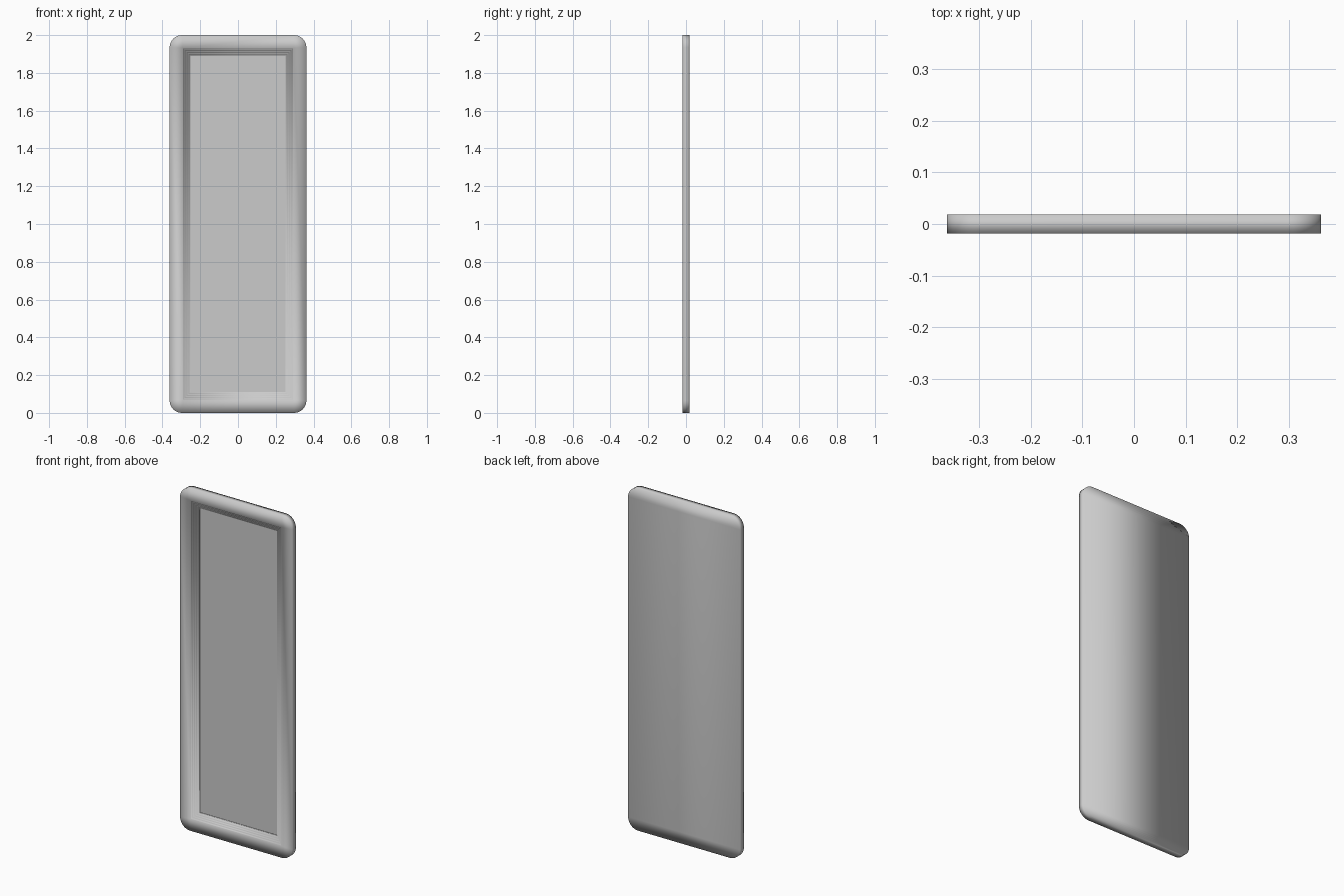
import bpy, bmesh
from math import cos, sin, pi

if "Cube" in bpy.data.objects:
    bpy.data.objects.remove(bpy.data.objects["Cube"])

W, H, T, R = 0.362, 2.0, 0.018, 0.065   # half width, height, half depth, corner radius
SEG = 8                                 # segments per rounded corner
MARGIN, STEP, DROP, STEPS = 0.07, 0.01, 0.005, 4


def ring(bm, inset, y, radius):
    """Rounded rectangle loop in the XZ plane: BR, TR, TL, BL corners."""
    hw, hh = W - inset, H / 2 - inset
    verts = []
    for k, (sx, sz) in enumerate(((1, -1), (1, 1), (-1, 1), (-1, -1))):
        for i in range(SEG + 1):
            a = -pi / 2 + (k + i / SEG) * pi / 2
            verts.append(bm.verts.new((sx * (hw - radius) + radius * cos(a), y,
                                       H / 2 + sz * (hh - radius) + radius * sin(a))))
    return verts


def add_object(name, bm, smooth):
    bmesh.ops.recalc_face_normals(bm, faces=bm.faces)
    mesh = bpy.data.meshes.new(name)
    bm.to_mesh(mesh)
    bm.free()
    for p in mesh.polygons:
        p.use_smooth = smooth
    obj = bpy.data.objects.new(name, mesh)
    bpy.context.collection.objects.link(obj)
    return obj


# Frame: rounded slab whose front steps down in square rings
bm = bmesh.new()
loops = [ring(bm, 0, T, R), ring(bm, 0, -T, R)]
y = -T
for s in range(STEPS):
    loops.append(ring(bm, MARGIN + s * STEP, y, 0))
    y += DROP
    loops.append(ring(bm, MARGIN + s * STEP, y, 0))
opening = MARGIN + STEPS * STEP
loops.append(ring(bm, opening, y, 0))
loops.append(ring(bm, opening, y + DROP, 0))
n = len(loops[0])
for a, b in zip(loops, loops[1:]):
    for i in range(n):
        j = (i + 1) % n
        bm.faces.new((a[i], a[j], b[j], b[i]))
# Back panel in horizontal strips
back = loops[0]
for i in range(n // 2 - 1):
    bm.faces.new((back[i], back[i + 1], back[n - 2 - i], back[n - 1 - i]))
bmesh.ops.remove_doubles(bm, verts=bm.verts, dist=1e-5)
add_object("frame", bm, True)

# Flat pane at the bottom of the recess
hw = W - opening
bm = bmesh.new()
bm.faces.new([bm.verts.new((x, y + DROP, z)) for x, z in
              ((-hw, opening), (hw, opening), (hw, H - opening), (-hw, H - opening))])
bmesh.ops.recalc_face_normals(bm, faces=bm.faces)
if bm.faces[:][0].normal.y > 0:
    bmesh.ops.reverse_faces(bm, faces=bm.faces)
mesh = bpy.data.meshes.new("pane")
bm.to_mesh(mesh)
bm.free()
bpy.context.collection.objects.link(bpy.data.objects.new("pane", mesh))
